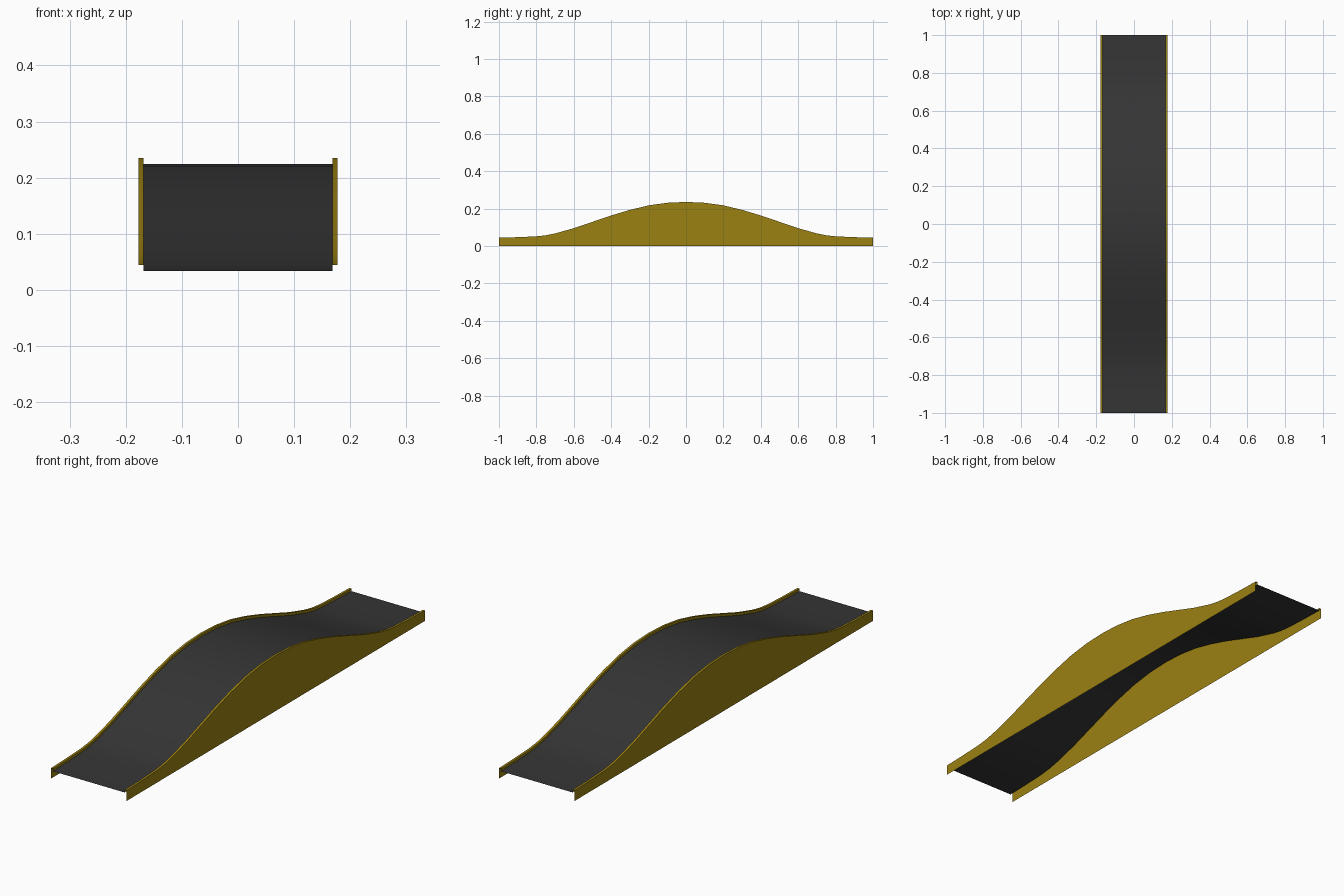
import bpy, bmesh, math

if "Cube" in bpy.data.objects:
    bpy.data.objects.remove(bpy.data.objects["Cube"])

# half profile of the hump: (distance from centre, kerb height)
HALF = [(0, .2355), (.1, .231), (.2, .217), (.3, .193), (.4, .163), (.5, .129),
        (.6, .095), (.7, .067), (.75, .057), (.8, .0515), (.9, .047), (1, .0445)]
PROFILE = [(-y, z) for y, z in reversed(HALF[1:])] + HALF
INNER, OUTER, LIP = .168, .1775, .011


def material(name, color):
    m = bpy.data.materials.new(name)
    m.diffuse_color = (*color, 1)
    m.use_nodes = True
    m.node_tree.nodes["Principled BSDF"].inputs["Base Color"].default_value = m.diffuse_color
    return m


def sweep(name, section, mat):
    """Skin a cross-section along the hump; section(z) gives (x, z) points."""
    bm = bmesh.new()
    rows = [[bm.verts.new((x, y, h)) for x, h in section(z)] for y, z in PROFILE]
    for a, b in zip(rows, rows[1:]):
        for i in range(len(a) - 1):
            bm.faces.new((a[i], a[i + 1], b[i + 1], b[i]))
    me = bpy.data.meshes.new(name)
    bm.to_mesh(me)
    bm.free()
    me.materials.append(mat)
    ob = bpy.data.objects.new(name, me)
    bpy.context.collection.objects.link(ob)
    bpy.ops.object.select_all(action='DESELECT')
    ob.select_set(True)
    bpy.context.view_layer.objects.active = ob
    bpy.ops.object.shade_smooth_by_angle(angle=math.radians(30))
    return ob


yellow = material("yellow_paint", (.33, .22, .006))
dark = material("dark_surface", (.036, .036, .036))

# road surface, a single open sheet
sweep("road_surface", lambda z: [(-INNER, z - LIP), (INNER, z - LIP)], dark)

# side walls: inner lip, top strip and outer face, open at the ends
sweep("left_wall", lambda z: [(-OUTER, 0), (-OUTER, z), (-INNER, z), (-INNER, z - LIP)], yellow)
sweep("right_wall", lambda z: [(INNER, z - LIP), (INNER, z), (OUTER, z), (OUTER, 0)], yellow)
